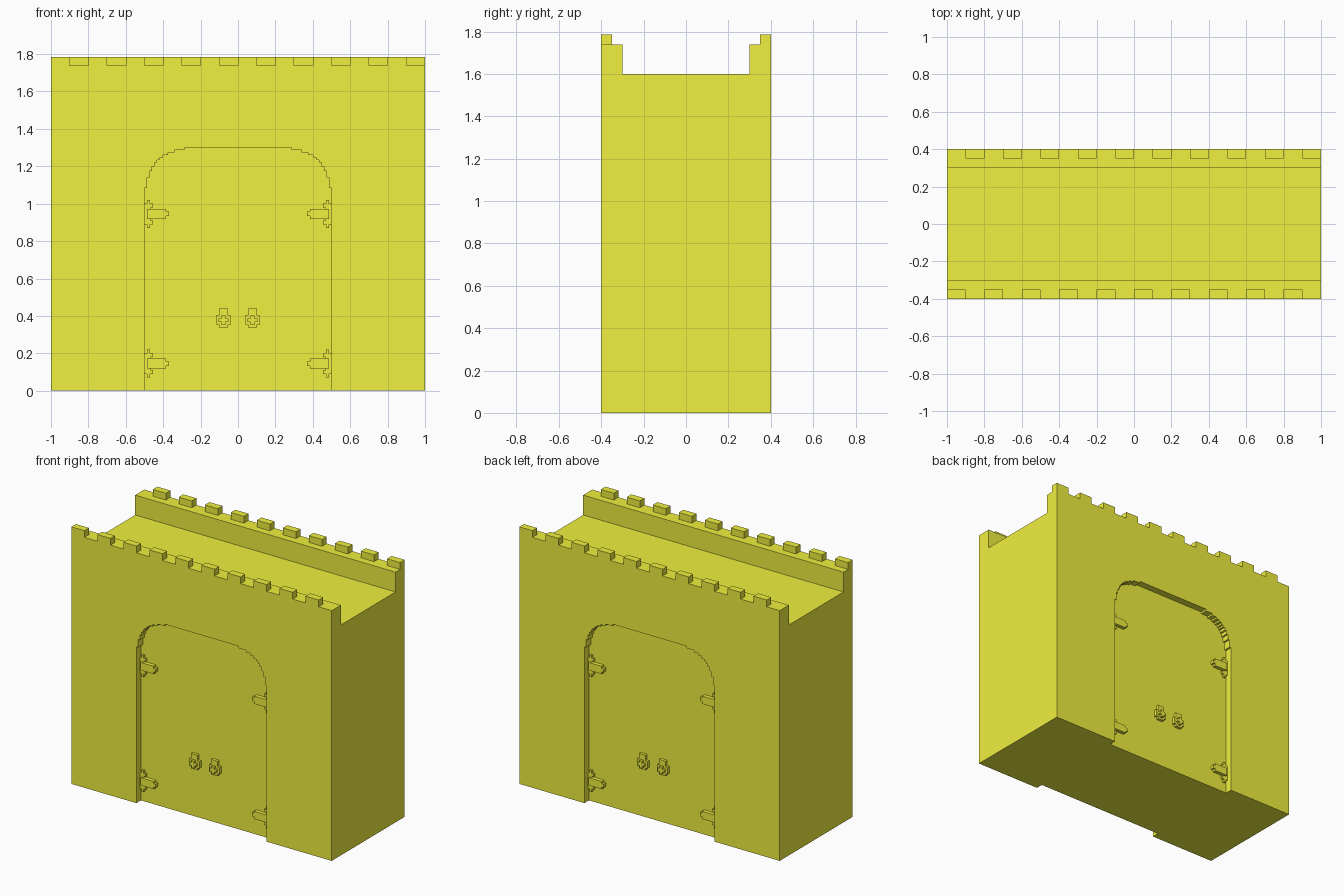
import bpy, bmesh

if "Cube" in bpy.data.objects:
    bpy.data.objects.remove(bpy.data.objects["Cube"])

yellow = bpy.data.materials.new("yellow")
yellow.diffuse_color = (0.87, 0.87, 0.05, 1)
yellow.use_nodes = True
yellow.node_tree.nodes["Principled BSDF"].inputs["Base Color"].default_value = yellow.diffuse_color


def prism(name, outlines, axis="Y"):
    """Extrude 2D outlines: list of (points, start, end) along X or Y."""
    bm = bmesh.new()
    for pts, a, b in outlines:
        if axis == "Y":
            vs = [bm.verts.new((p, a, q)) for p, q in pts]
            move = (0, b - a, 0)
        else:
            vs = [bm.verts.new((a, p, q)) for p, q in pts]
            move = (b - a, 0, 0)
        face = bm.faces.new(vs)
        ext = bmesh.ops.extrude_face_region(bm, geom=[face])
        new = [g for g in ext["geom"] if isinstance(g, bmesh.types.BMVert)]
        bmesh.ops.translate(bm, verts=new, vec=move)
        # keep the starting cap so each prism is closed
        bm.faces.index_update()
        if not face.is_valid or all(len(e.link_faces) == 1 for e in [vs[0].link_edges[0]]):
            bm.faces.new(vs)
    bmesh.ops.recalc_face_normals(bm, faces=bm.faces[:])
    me = bpy.data.meshes.new(name)
    bm.to_mesh(me)
    bm.free()
    me.materials.append(yellow)
    ob = bpy.data.objects.new(name, me)
    bpy.context.collection.objects.link(ob)
    return ob


def rect(x0, x1, z0, z1):
    return [(x0, z0), (x1, z0), (x1, z1), (x0, z1)]


# Wall with a walkway between two parapets
TOP, WALK, MERLON = 1.738, 1.6, 1.785
half = [(0.4, 0), (0.4, TOP), (0.3, TOP), (0.3, WALK)]
section = half + [(-y, z) for y, z in reversed(half)]
wall = prism("gate_wall", [(section, -1, 1)], "X")

# Stepped arch door recess, cut into front and back
A = [0, .0133, .027, .04, .053, .067, .08, .1, .125, .16, .215]
B = A[::-1]
steps = [(0, B[0])]
for i in range(1, len(A)):
    steps += [(A[i], B[i - 1]), (A[i], B[i])]
right = [(0.5 - a, 1.3 - b) for a, b in steps]
left = [(-x, z) for x, z in reversed(right)]
arch = [(0.5, -0.1)] + right + left + [(-0.5, -0.1)]
for sy in (-1, 1):
    cutter = prism("recess_cutter", [(arch, sy * 0.35, sy * 0.5)])
    cutter.hide_render = True
    mod = wall.modifiers.new("recess", "BOOLEAN")
    mod.operation = "DIFFERENCE"
    mod.solver = "EXACT"
    mod.object = cutter
    bpy.context.view_layer.objects.active = wall
    bpy.ops.object.modifier_apply(modifier=mod.name)
    bpy.data.objects.remove(cutter, do_unlink=True)

# Merlons on the outer half of each parapet, staggered front to back
for side, sy, shift in (("front", -1, 0.0), ("back", 1, 0.1)):
    boxes = []
    for i in range(10):
        x = -1 + 0.2 * i + shift
        boxes.append((rect(x, x + 0.1, TOP, MERLON), sy * 0.35, sy * 0.4))
    prism(side + "_merlons", boxes)

# Half outlines (upper half), mirrored top to bottom, x from the door edge
hinge_up = [(0, .055), (.013, .055), (.013, .075), (.03, .075), (.03, .055), (.045, .055),
            (.045, .035), (.032, .035)]
hinge_plate = hinge_up + [(x, -z) for x, z in reversed(hinge_up)]
strap_up = [(.013, .027), (.115, .027), (.115, .012), (.13, .012)]
hinge_strap = strap_up + [(x, -z) for x, z in reversed(strap_up)]
# Handle outlines, centred on the handle
handle_plate = [(-.024, .063), (.024, .063), (.024, .024), (.04, .024), (.04, -.024),
                (.024, -.024), (.024, -.04), (-.024, -.04), (-.024, -.024),
                (-.04, -.024), (-.04, .024), (-.024, .024)]
a, b = .01, .026
knob = [(-a, b), (a, b), (a, a), (b, a), (b, -a), (a, -a),
        (a, -b), (-a, -b), (-a, -a), (-b, -a), (-b, a), (-a, a)]

# Hinges and handles on both doors
for side, sy in (("front", -1), ("back", 1)):
    def depth(d):
        return sy * 0.35, sy * (0.35 + d)
    for hand, sx in (("left", -1), ("right", 1)):
        for level, zc in (("lower", 0.145), ("upper", 0.945)):
            def place(pts):
                return [(sx * (0.5 - x), zc + z) for x, z in pts]
            prism(f"{side}_{hand}_{level}_hinge",
                  [(place(hinge_plate), *depth(.013)), (place(hinge_strap), *depth(.026))])
        def hold(pts):
            return [(sx * .077 + x, .377 + z) for x, z in pts]
        prism(f"{side}_{hand}_handle",
              [(hold(handle_plate), *depth(.02)), (hold(knob), *depth(.038))])
